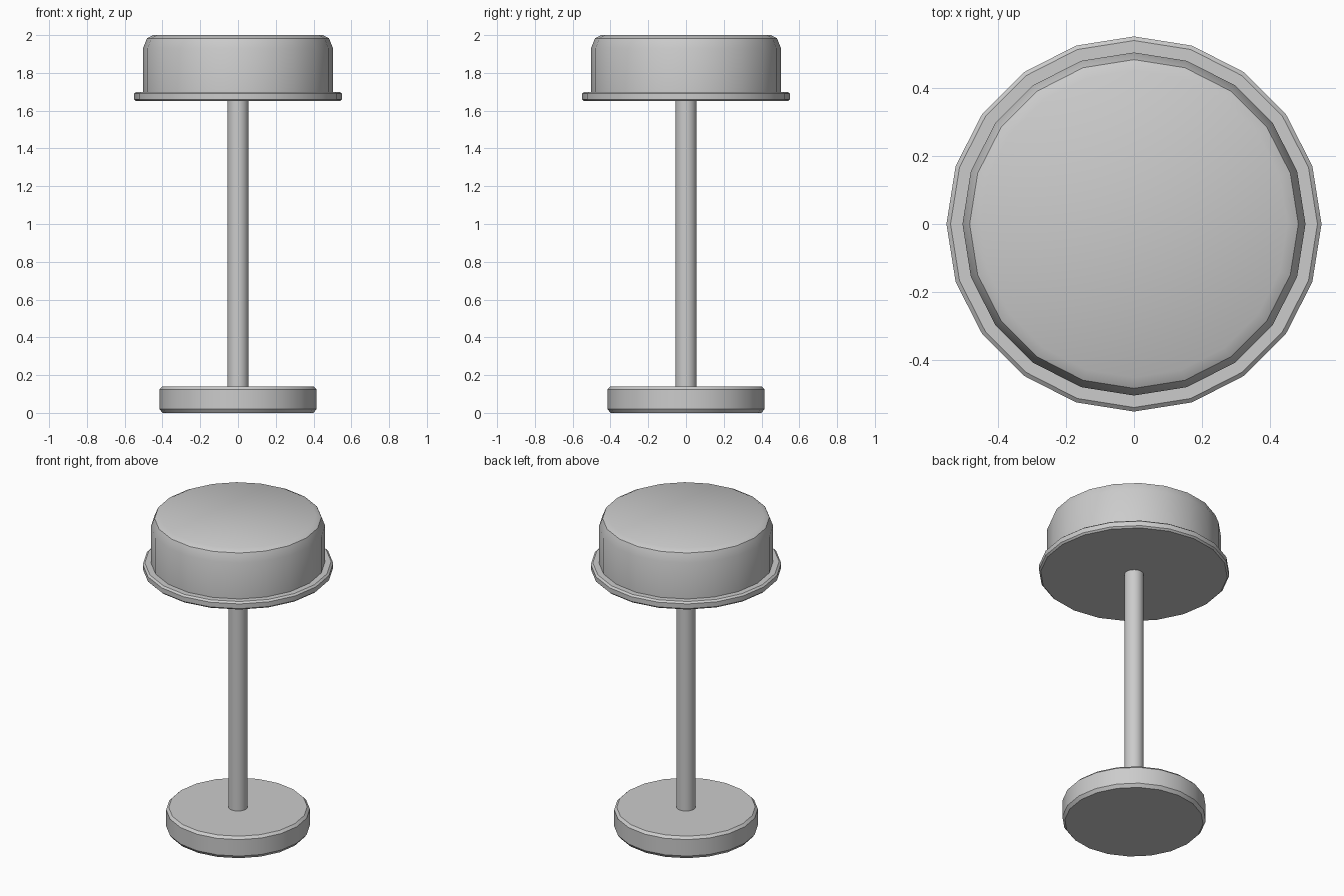
import bpy
import bmesh
from math import cos, sin, tau, radians

if "Cube" in bpy.data.objects:
    bpy.data.objects.remove(bpy.data.objects["Cube"])


def lathe(name, profile, sides=20):
    """Closed solid of revolution from (radius, height) points, bottom to top."""
    bm = bmesh.new()
    rings = [[bm.verts.new((r * cos(tau * i / sides), r * sin(tau * i / sides), z))
              for i in range(sides)] for r, z in profile]
    for low, high in zip(rings, rings[1:]):
        for i in range(sides):
            j = (i + 1) % sides
            bm.faces.new((low[i], low[j], high[j], high[i]))
    bm.faces.new(rings[0][::-1])
    bm.faces.new(rings[-1])
    mesh = bpy.data.meshes.new(name)
    bm.to_mesh(mesh)
    bm.free()
    obj = bpy.data.objects.new(name, mesh)
    bpy.context.collection.objects.link(obj)
    bpy.ops.object.select_all(action='DESELECT')
    obj.select_set(True)
    bpy.context.view_layer.objects.active = obj
    bpy.ops.object.shade_smooth_by_angle(angle=radians(30))
    return obj


# Round foot with bevelled edges
lathe("base", [(0.40, 0), (0.415, 0.02), (0.415, 0.125), (0.40, 0.14)])

# Upright column
lathe("stem", [(0.056, 0.13), (0.056, 1.66)])

# Thin flange under the top
lathe("rim", [(0.54, 1.65), (0.55, 1.66), (0.55, 1.69), (0.538, 1.70)])

# Padded drum with rounded upper edge
lathe("top_cushion", [(0.503, 1.69), (0.503, 1.93), (0.482, 1.983), (0.45, 2.0)])
